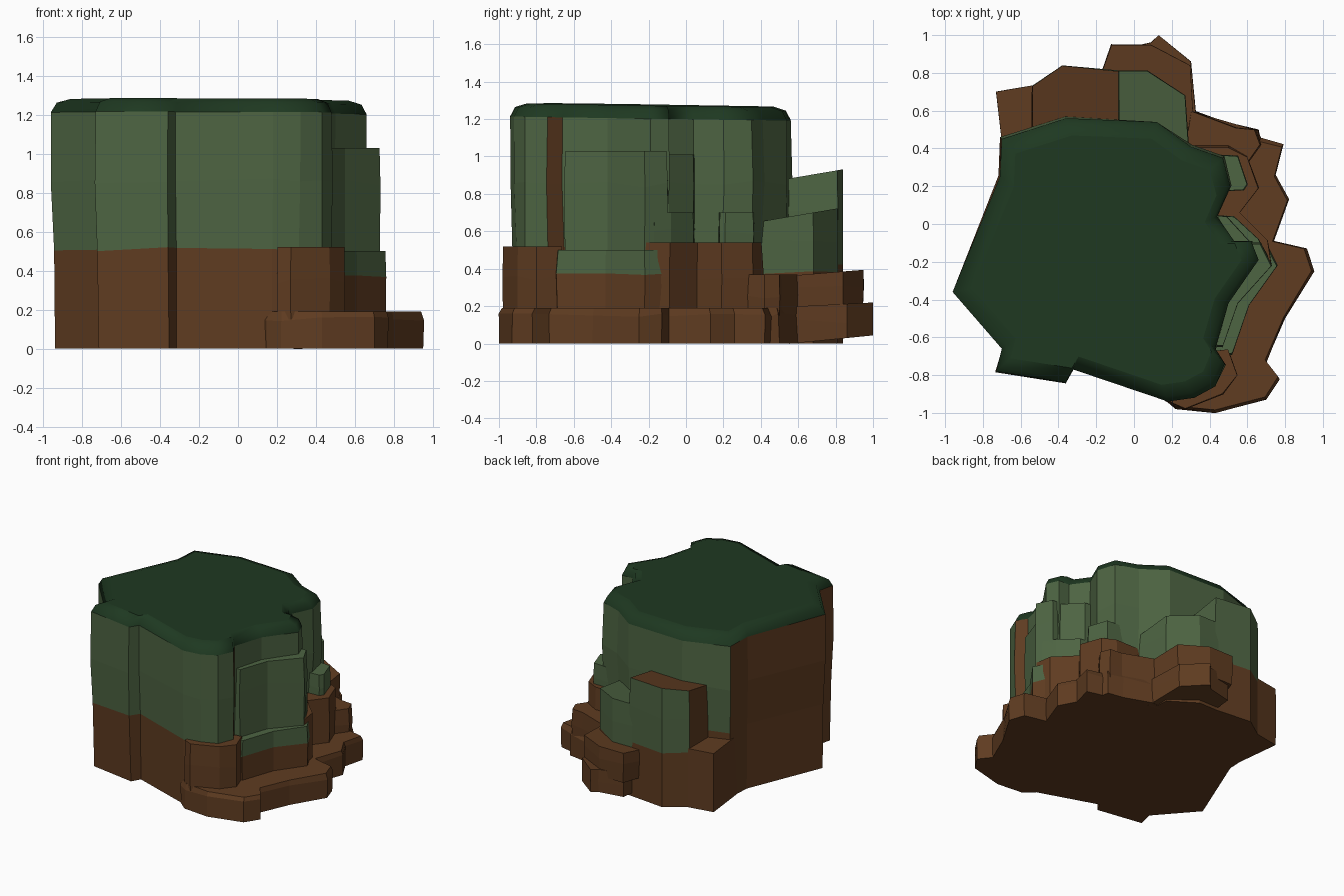
import bpy, bmesh, random
from mathutils import Vector

if "Cube" in bpy.data.objects:
    bpy.data.objects.remove(bpy.data.objects["Cube"])

random.seed(4)

def material(name, rgb):
    m = bpy.data.materials.new(name)
    m.diffuse_color = (*rgb, 1)
    m.use_nodes = True
    m.node_tree.nodes["Principled BSDF"].inputs["Base Color"].default_value = m.diffuse_color
    return m

BROWN, GREEN, GRASS = 0, 1, 2
MATS = [material("earth_brown", (0.115, 0.045, 0.015)),
        material("moss_green", (0.075, 0.128, 0.055)),
        material("grass_dark", (0.013, 0.040, 0.015))]

def rock(name, pts, rings, bands, top, tilt=(0, 0), foot_tilt=0, brown=(), smooth=False,
         centre=None, jitter=0.012):
    """Stack scaled copies of an outline; rings = (z, scale), bands = material per band."""
    bm = bmesh.new()
    c = Vector(centre) if centre else sum((Vector(p) for p in pts), Vector((0, 0))) / len(pts)
    n, loops = len(pts), []
    for i, (z, s) in enumerate(rings):
        loop = []
        for p in pts:
            q = c + (Vector(p) - c) * s
            h = z
            if 0 < i < len(rings) - 1:
                h += random.uniform(-jitter, jitter)
                q += (q - c) * random.uniform(-jitter, jitter)
            if i == len(rings) - 1 or smooth:
                h += tilt[0] * (q.x - c.x) + tilt[1] * (q.y - c.y)
            if i == 0:
                h += foot_tilt * (q.y - c.y)
            loop.append(bm.verts.new((q.x, q.y, h)))
        loops.append(loop)
    bm.faces.new(loops[0]).material_index = GRASS if smooth else BROWN
    f = bm.faces.new(loops[-1])
    f.material_index = top
    for i, mat in enumerate(bands):
        for k in range(n):
            j = (k + 1) % n
            f = bm.faces.new((loops[i][k], loops[i][j], loops[i + 1][j], loops[i + 1][k]))
            f.material_index = BROWN if k in brown else mat
            f.smooth = smooth
    bmesh.ops.recalc_face_normals(bm, faces=bm.faces)
    me = bpy.data.meshes.new(name)
    bm.to_mesh(me)
    bm.free()
    for m in MATS:
        me.materials.append(m)
    ob = bpy.data.objects.new(name, me)
    bpy.context.collection.objects.link(ob)
    return ob

# Main cliff and its rounded grass cap share one outline
outline = [(-.96, -.36), (-.70, -.66), (-.73, -.78), (-.36, -.84), (-.32, -.77), (.18, -.94),
           (.32, -.92), (.43, -.86), (.48, -.74), (.43, -.66), (.50, -.42), (.66, -.19),
           (.62, -.09), (.53, -.09), (.44, .04), (.51, .20), (.47, .35), (.30, .41),
           (.12, .54), (-.36, .56), (-.70, .45), (-.71, .25)]
MID = (-.1, -.2)
rock("cliff_body", outline, [(0.0, .975), (.51, .99), (.86, 1.005), (1.205, 1)],
     [BROWN, GREEN, GREEN], GRASS, tilt=(-.005, -.015), brown=(1, 8, 20, 21), centre=MID)
rock("grass_cap", outline, [(1.205, 1), (1.255, .965), (1.275, .88)],
     [GRASS, GRASS], GRASS, tilt=(-.005, -.015), smooth=True, centre=MID, jitter=0)

# Low stone shelf around the right side
rock("base_shelf", [(.15, -.92), (.22, -.98), (.43, -1.0), (.70, -.93), (.77, -.82), (.70, -.73),
                    (.80, -.50), (.95, -.25), (.91, -.13), (.74, -.09), (.82, .13), (.75, .26),
                    (.79, .42), (.67, .45), (.66, .50), (.54, .52), (.32, .60), (0, .5), (0, -.7)],
     [(0, 1), (.15, 1), (.19, .98)], [BROWN, BROWN], BROWN, centre=(.4, -.2))

# Middle blocks: (name, outline, z bottom, z split, z top, lower, upper, top materials)
blocks = [
    ("front_right_block", [(.2, -.95), (.27, -.98), (.47, -.9), (.55, -.8), (.5, -.66), (.2, -.7)],
     .15, .35, .52, BROWN, BROWN, BROWN),
    ("right_lower_block", [(.4, -.70), (.52, -.69), (.61, -.43), (.76, -.22), (.69, -.09), (.4, -.1)],
     .15, .36, .50, BROWN, GREEN, GREEN),
    ("right_upper_block", [(.4, -.65), (.47, -.65), (.55, -.42), (.73, -.22), (.67, -.10), (.4, -.1)],
     .48, .85, 1.03, GREEN, GREEN, GREEN),
    ("right_notch_low", [(.4, -.2), (.71, -.17), (.66, -.08), (.53, .04), (.4, .05)],
     .48, .6, .70, GREEN, GREEN, GREEN),
    ("right_notch_high", [(.4, -.12), (.62, -.10), (.49, .04), (.4, .05)],
     .65, .85, 1.01, GREEN, GREEN, GREEN),
    ("right_small_block", [(.4, .17), (.58, .18), (.60, .21), (.55, .36), (.4, .37)],
     .48, .6, .70, GREEN, GREEN, GREEN),
    ("right_stone_block", [(.3, -.25), (.73, -.22), (.71, -.09), (.56, .06), (.66, .19),
                           (.60, .36), (.50, .41), (.3, .41)],
     .12, .35, .54, BROWN, BROWN, BROWN),
    ("right_rear_stone", [(.25, .3), (.60, .32), (.67, .42), (.64, .50), (.54, .51), (.30, .60)],
     .12, .25, .37, BROWN, BROWN, BROWN),
]
for name, pts, z0, z1, z2, lo, up, top in blocks:
    rock(name, pts, [(z0, .99), (z1, 1.01), (z2, .98)], [lo, up], top, jitter=.02)

# Stepped ledges at the back
rock("back_left_step", [(-.69, .35), (-.73, .70), (-.5, .74), (-.4, .4)],
     [(0, 1), (.25, 1.01), (.46, 1)], [BROWN, BROWN], BROWN)
rock("back_high_ledge", [(-.54, .45), (-.54, .73), (-.38, .84), (-.08, .81), (-.08, .45)],
     [(0, 1), (.42, 1), (.7, 1.01), (.90, .99)], [BROWN, GREEN, GREEN], BROWN,
     tilt=(0, .17), brown=(0,))
rock("back_mid_ledge", [(-.12, .42), (-.10, .81), (.07, .81), (.27, .68), (.29, .38)],
     [(0, 1), (.38, 1), (.55, 1.01), (.69, 1)], [BROWN, GREEN, GREEN], GREEN, tilt=(0, .17))
rock("back_low_ledge", [(-.15, .6), (-.17, .81), (-.12, .95), (.09, .95), (.30, .84), (.32, .5)],
     [(.16, .97), (.3, 1), (.38, .99)], [BROWN, BROWN], BROWN, tilt=(0, .08))
rock("back_foot", [(-.1, .6), (-.1, .92), (.09, .96), (.13, 1.0), (.30, .86), (.33, .55)],
     [(.025, 1), (.12, 1), (.21, 1)], [BROWN, BROWN], BROWN, tilt=(0, .05), foot_tilt=.1)
